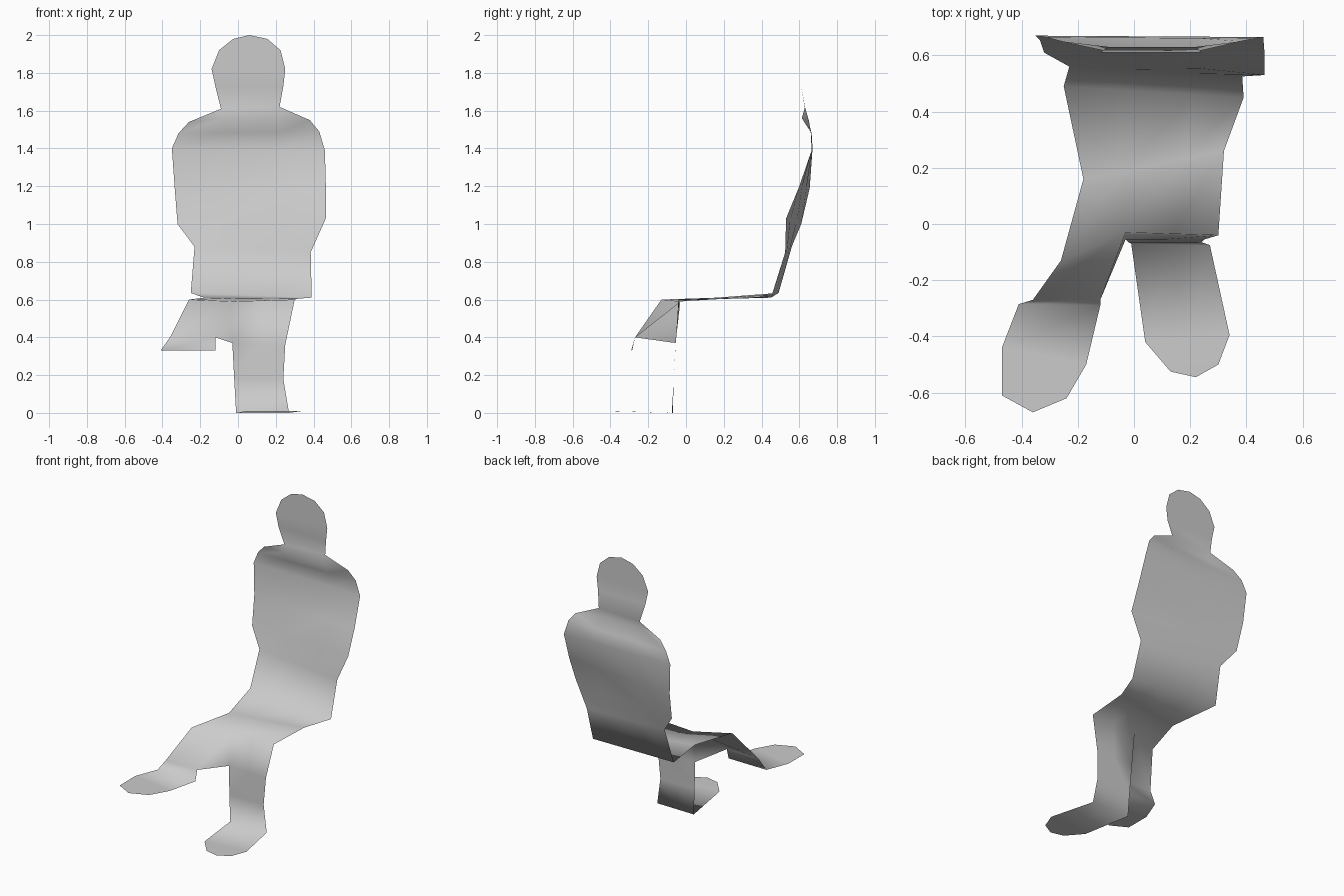
import bpy, bmesh
from mathutils import Vector

if "Cube" in bpy.data.objects:
    bpy.data.objects.remove(bpy.data.objects["Cube"])

bm = bmesh.new()


def row(left, right, ts):
    """Points across the sheet from the left to the right edge."""
    a, b = Vector(left), Vector(right)
    return [a.lerp(b, t) for t in ts]


def loft(rows):
    """Skin rows listed bottom to top, each running left to right."""
    rings = [[bm.verts.new(p) for p in r] for r in rows]
    for lo, hi in zip(rings, rings[1:]):
        for i in range(len(lo) - 1):
            bm.faces.new((lo[i], lo[i + 1], hi[i + 1], hi[i]))


def plate(points):
    bm.faces.new([bm.verts.new(p) for p in points])


BODY = (0, .3, .72, 1)
LEG = (0, .5, 1)
crotch = (-.03, -.03, .59)
hip_l = (-.26, -.13, .60)
hip_r = (.30, -.04, .60)

# raised leg, ending in a flat foot
left_leg = [
    ((-.47, -.61, .33), (-.24, -.62, .33)),
    ((-.47, -.44, .33), (-.17, -.50, .33)),
    ((-.41, -.285, .33), (-.12, -.29, .33)),
    ((-.36, -.27, .40), (-.12, -.27, .40)),
    (hip_l, crotch),
]
loft(left_leg)
plate([(-.47, -.61, .33), (-.36, -.67, .33), (-.24, -.62, .33)])

# standing leg, ending in a flat foot
right_leg = [
    ((.04, -.42, .01), (.34, -.395, .01)),
    ((-.01, -.07, 0), (.27, -.075, 0)),
    ((-.02, -.065, .18), (.24, -.065, .18)),
    ((-.03, -.055, .37), (.25, -.055, .36)),
    (crotch, hip_r),
]
loft([row(a, b, LEG) for a, b in right_leg])
plate([(.04, -.42, .01), (.13, -.525, .01), (.22, -.545, .01), (.30, -.50, .01),
       (.34, -.395, .01), (.19, -.4075, .01)])

# web between the legs
plate([crotch, (-.12, -.27, .40), (-.03, -.055, .37)])

# lap and torso
body = [
    ((-.18, .16, .61), (.32, .26, .605)),
    ((-.25, .49, .635), (.39, .45, .61)),
    ((-.23, .56, .88), (.385, .525, .85)),
    ((-.32, .61, 1.0), (.465, .53, 1.03)),
    ((-.335, .655, 1.19), (.465, .60, 1.20)),
    ((-.35, .67, 1.40), (.46, .665, 1.39)),
    ((-.315, .665, 1.48), (.43, .66, 1.49)),
]
front = [hip_l, crotch, Vector(crotch).lerp(Vector(hip_r), .5), hip_r]
shoulder = [(-.26, .65, 1.54), (-.09, .613, 1.56), (.22, .613, 1.56), (.38, .65, 1.55)]
loft([front] + [row(a, b, BODY) for a, b in body] + [shoulder])

# shoulder slopes up to the neck
neck_l, neck_r = (-.09, .63, 1.61), (.22, .63, 1.62)
plate([shoulder[0], shoulder[1], neck_l])
plate([shoulder[2], shoulder[3], neck_r])

# head
head = [(-.12, .24, 1.73), (-.14, .25, 1.82), (-.10, .225, 1.92), (-.025, .155, 1.98)]
loft([shoulder[1:3], [neck_l, neck_r]] + [[(l, .61, z), (r, .61, z)] for l, r, z in head])
plate([(-.025, .61, 1.98), (.155, .61, 1.98), (.06, .61, 2.0)])

# weld the parts into one smooth folded sheet
bmesh.ops.remove_doubles(bm, verts=bm.verts[:], dist=.002)
for f in bm.faces:
    f.smooth = True
mesh = bpy.data.meshes.new("seated_figure_sheet")
bm.to_mesh(mesh)
bm.free()
obj = bpy.data.objects.new("seated_figure_sheet", mesh)
bpy.context.collection.objects.link(obj)
